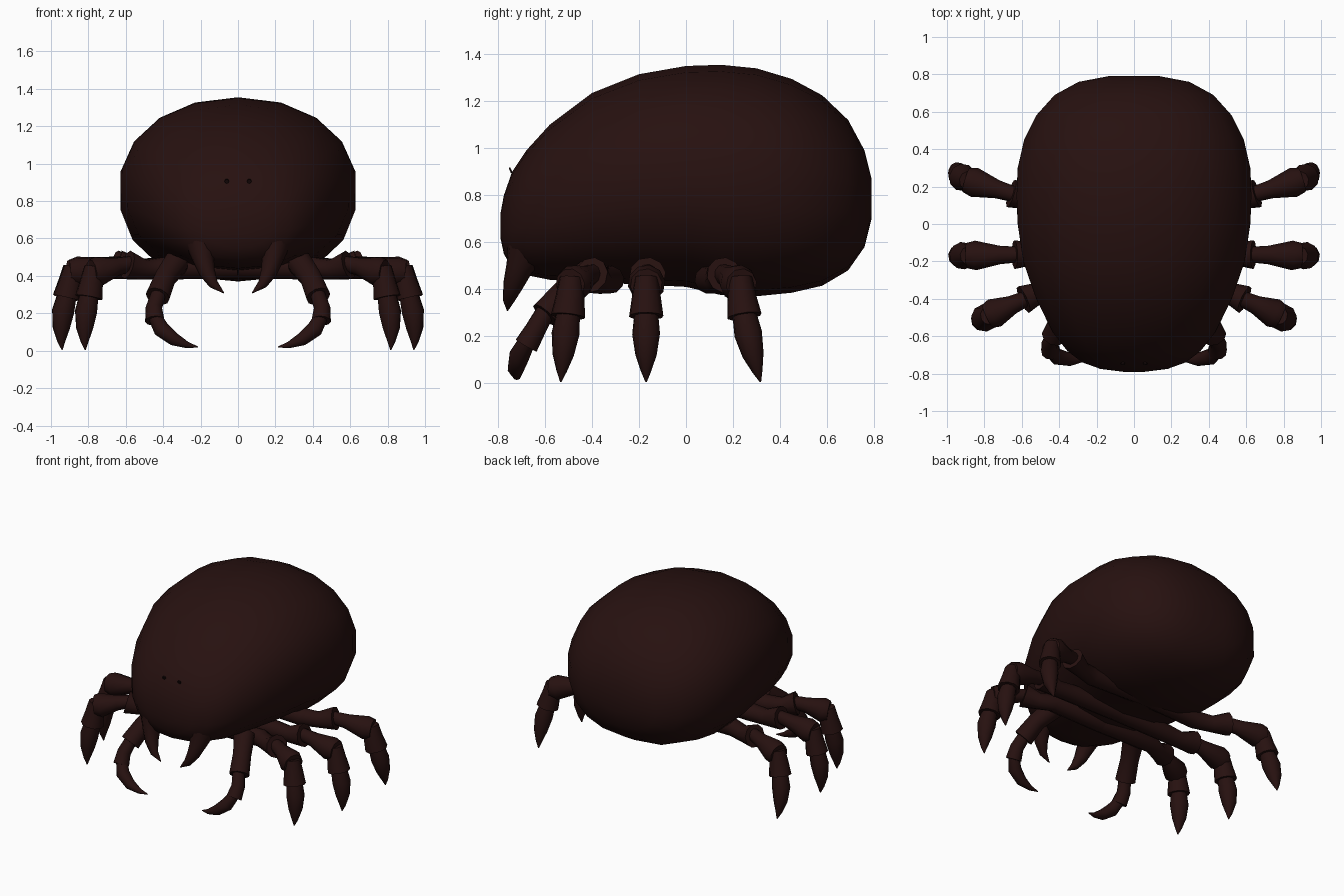
import bpy, bmesh, math
from mathutils import Vector

old = bpy.data.objects.get("Cube")
if old:
    bpy.data.objects.remove(old, do_unlink=True)


def material(name, rgb):
    m = bpy.data.materials.new(name)
    m.use_nodes = True
    m.diffuse_color = (*rgb, 1)
    m.node_tree.nodes["Principled BSDF"].inputs["Base Color"].default_value = (*rgb, 1)
    m.node_tree.nodes["Principled BSDF"].inputs["Roughness"].default_value = 0.8
    return m


shell = material("dark red brown", (0.02, 0.0055, 0.005))
eye_black = material("brown black", (0.009, 0.003, 0.003))


def finish(name, bm, mat, mirror=False, angle=50):
    bmesh.ops.recalc_face_normals(bm, faces=bm.faces)
    mesh = bpy.data.meshes.new(name)
    bm.to_mesh(mesh)
    bm.free()
    ob = bpy.data.objects.new(name, mesh)
    bpy.context.collection.objects.link(ob)
    mesh.materials.append(mat)
    if mirror:
        ob.modifiers.new("mirror", "MIRROR")
    bpy.ops.object.select_all(action="DESELECT")
    ob.select_set(True)
    bpy.context.view_layer.objects.active = ob
    bpy.ops.object.shade_smooth_by_angle(angle=math.radians(angle))
    return ob


def skin(bm, rings):
    """Join rings of points into a capped tube."""
    rings = [[bm.verts.new(p) for p in r] for r in rings]
    n = len(rings[0])
    for a, b in zip(rings, rings[1:]):
        for i in range(n):
            j = (i + 1) % n
            bm.faces.new((a[i], a[j], b[j], b[i]))
    bm.faces.new(rings[0])
    bm.faces.new(rings[-1])


def tube(bm, pts, sides=10):
    """Tapered tube through (x, y, z, radius) points."""
    ps = [Vector(p[:3]) for p in pts]
    rings = []
    side = None
    for i, p in enumerate(ps):
        t = (ps[min(i + 1, len(ps) - 1)] - ps[max(i - 1, 0)]).normalized()
        if side is None:
            side = t.orthogonal()
        side = (side - t * side.dot(t)).normalized()
        up = t.cross(side)
        rings.append([p + pts[i][3] * (side * math.cos(k * math.tau / sides)
                                       + up * math.sin(k * math.tau / sides))
                      for k in range(sides)])
    skin(bm, rings)


# Swollen body: y, half width, bottom, top
sections = [
    (-0.79, 0.06, 0.62, 0.72), (-0.775, 0.18, 0.55, 0.80), (-0.74, 0.28, 0.49, 0.90),
    (-0.68, 0.36, 0.46, 0.99), (-0.58, 0.44, 0.44, 1.10), (-0.4, 0.53, 0.43, 1.235),
    (-0.2, 0.60, 0.42, 1.315), (0.0, 0.63, 0.41, 1.35), (0.15, 0.637, 0.375, 1.355),
    (0.3, 0.63, 0.37, 1.34), (0.45, 0.595, 0.385, 1.295), (0.58, 0.53, 0.415, 1.225),
    (0.69, 0.43, 0.48, 1.12), (0.76, 0.30, 0.58, 0.99), (0.79, 0.14, 0.70, 0.87)]


def power(v, e):
    return math.copysign(abs(v) ** e, v)


rings = []
for y, w, lo, hi in sections:
    ring = []
    for k in range(18):
        a = k * math.tau / 18
        e = 0.95 if math.cos(a) > 0 else 0.85
        ring.append((w * power(math.sin(a), e), y,
                     (lo + hi) / 2 + (hi - lo) / 2 * power(math.cos(a), e)))
    rings.append(ring)
bm = bmesh.new()
skin(bm, rings)
finish("body", bm, shell, angle=70)

# Side legs: each segment is (reach, z, radius) along hip to tip
segments = {
    "hip": [(-0.1, 0.44, 0.06), (0.14, 0.435, 0.055), (0.38, 0.46, 0.078)],
    "thigh": [(0.34, 0.465, 0.042), (0.54, 0.45, 0.05), (0.8, 0.425, 0.08), (0.9, 0.42, 0.068)],
    "shin": [(0.87, 0.45, 0.05), (0.9, 0.37, 0.062), (0.94, 0.285, 0.074)],
    "claw": [(0.93, 0.31, 0.05), (0.98, 0.21, 0.06), (1.0, 0.12, 0.046),
             (1.0, 0.05, 0.022), (0.99, 0.005, 0.003)]}


def side_leg(name, hip, tip, sweep):
    bm = bmesh.new()
    for part, seg in segments.items():
        pts = []
        for f, z, r in seg:
            bend = sweep * max(0, (0.42 - z) / 0.42) ** 2
            pts.append((hip[0] + f * (tip[0] - hip[0]),
                        hip[1] + f * (tip[1] - hip[1]) + bend, z, r))
        if part == "hip":  # ridge that runs under the belly
            pts.insert(0, (0.0, hip[1], 0.445, 0.06))
        tube(bm, pts)
    finish(name, bm, shell, mirror=True)


side_leg("front_side_legs", (0.45, -0.34), (0.82, -0.51), -0.025)
side_leg("middle_legs", (0.45, -0.16), (0.945, -0.17), 0.0)
side_leg("rear_legs", (0.48, 0.11), (0.945, 0.25), 0.07)

# Short front legs curling inwards
bm = bmesh.new()
for pts in (
    [(0.33, -0.40, 0.47, 0.07), (0.39, -0.51, 0.39, 0.06), (0.43, -0.60, 0.29, 0.066)],
    [(0.42, -0.59, 0.32, 0.04), (0.45, -0.64, 0.23, 0.045), (0.445, -0.68, 0.16, 0.052)],
    [(0.45, -0.67, 0.19, 0.035), (0.41, -0.71, 0.115, 0.044), (0.34, -0.725, 0.06, 0.035),
     (0.27, -0.72, 0.03, 0.017), (0.215, -0.71, 0.02, 0.003)]):
    tube(bm, pts)
finish("front_legs", bm, shell, mirror=True)

# Fangs below the face
bm = bmesh.new()
tube(bm, [(0.19, -0.68, 0.56, 0.085), (0.185, -0.71, 0.49, 0.058), (0.165, -0.735, 0.42, 0.044),
          (0.13, -0.755, 0.355, 0.026), (0.075, -0.76, 0.308, 0.002)])
finish("fangs", bm, shell, mirror=True)

# Tiny eyes standing just off the face
bm = bmesh.new()
tube(bm, [(0.06, -0.75, 0.905, 0.012), (0.06, -0.743, 0.908, 0.012)], 8)
finish("eyes", bm, eye_black, mirror=True, angle=30)
